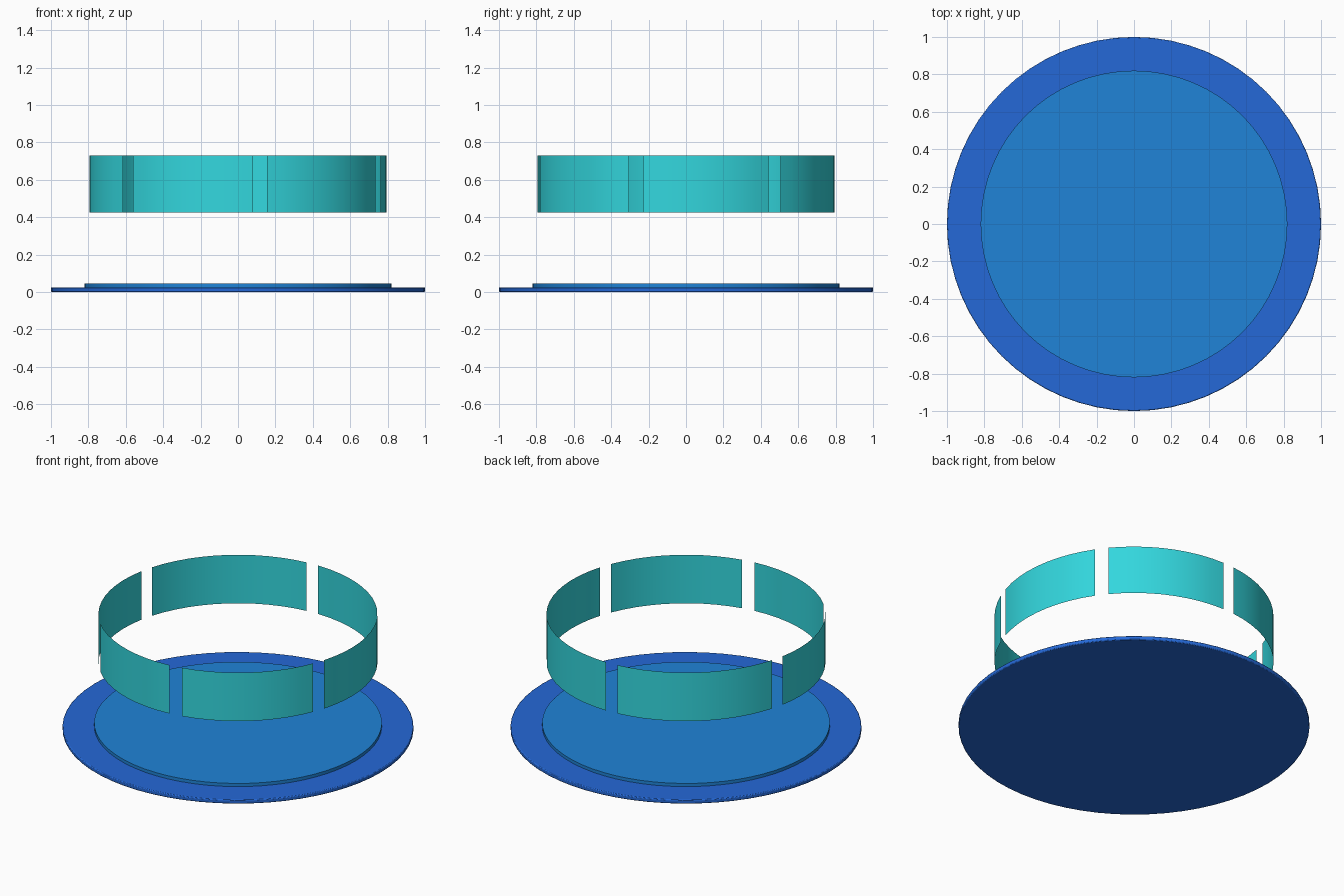
import bpy, bmesh, math

if "Cube" in bpy.data.objects:
    bpy.data.objects.remove(bpy.data.objects["Cube"])

SIDES = 64
STEP = 2 * math.pi / SIDES


def material(name, colour):
    mat = bpy.data.materials.new(name)
    mat.diffuse_color = (*colour, 1)
    mat.use_nodes = True
    mat.node_tree.nodes["Principled BSDF"].inputs["Base Color"].default_value = mat.diffuse_color
    return mat


def add_object(name, bm, mat):
    mesh = bpy.data.meshes.new(name)
    bm.to_mesh(mesh)
    bm.free()
    obj = bpy.data.objects.new(name, mesh)
    bpy.context.collection.objects.link(obj)
    mesh.materials.append(mat)
    bpy.ops.object.select_all(action='DESELECT')
    obj.select_set(True)
    bpy.context.view_layer.objects.active = obj
    bpy.ops.object.shade_smooth_by_angle(angle=math.radians(30))
    return obj


def disc(name, radius, z0, z1, mat):
    bm = bmesh.new()
    bmesh.ops.create_cone(bm, cap_ends=True, segments=SIDES,
                          radius1=radius, radius2=radius, depth=z1 - z0)
    bmesh.ops.translate(bm, verts=bm.verts, vec=(0, 0, (z0 + z1) / 2))
    return add_object(name, bm, mat)


def panel(name, first, last, radius, z0, z1, mat):
    bm = bmesh.new()
    columns = []
    for k in range(first, last + 1):
        x, y = radius * math.cos(k * STEP), radius * math.sin(k * STEP)
        columns.append((bm.verts.new((x, y, z0)), bm.verts.new((x, y, z1))))
    for a, b in zip(columns, columns[1:]):
        bm.faces.new((a[0], b[0], b[1], a[1]))
    return add_object(name, bm, mat)


blue = material("blue", (0.018, 0.14, 0.68))
sky = material("sky_blue", (0.014, 0.23, 0.68))
teal = material("teal", (0.033, 0.68, 0.73))

# Base plate with softened rim
base = disc("base_plate", 1.0, 0.0, 0.025, blue)
bevel = base.modifiers.new("rim_bevel", 'BEVEL')
bevel.width = 0.005
bevel.segments = 2

# Raised inner plate
disc("inner_plate", 0.82, 0.02, 0.045, sky)

# Floating band: thin curved panels separated by one-segment gaps
gaps = [6, 16, 29, 39, 49, 60, 70]
for i, (g, nxt) in enumerate(zip(gaps, gaps[1:])):
    panel(f"band_panel_{i + 1}", g + 1, nxt, 0.795, 0.425, 0.73, teal)
